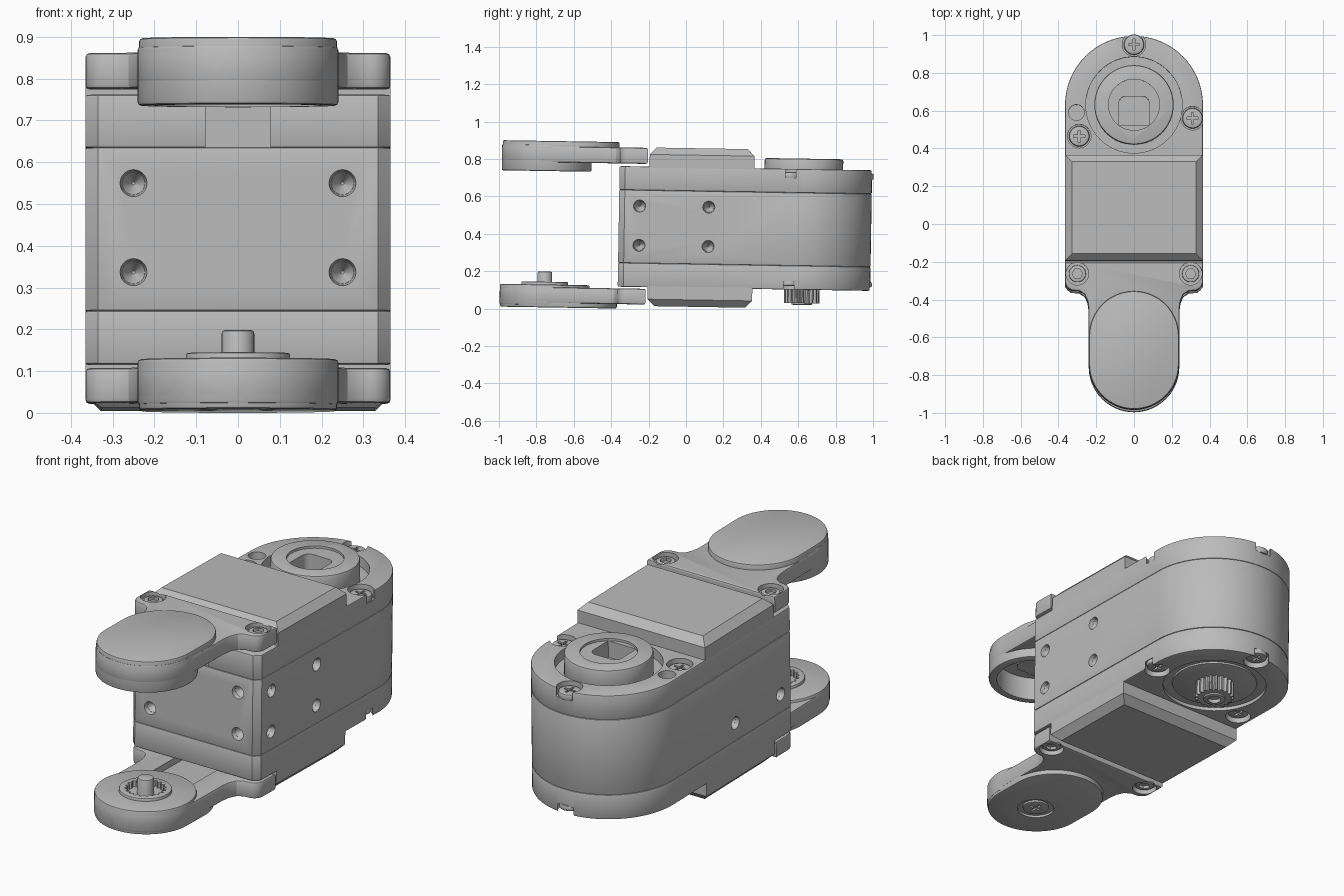
import bpy, bmesh
from math import sin, cos, pi, radians
from mathutils import Matrix, Vector

cube = bpy.data.objects.get("Cube")
if cube:
    bpy.data.objects.remove(cube)

grey = bpy.data.materials.new("housing grey")
grey.use_nodes = True
grey.diffuse_color = (0.5, 0.5, 0.5, 1)
grey.node_tree.nodes["Principled BSDF"].inputs["Base Color"].default_value = (0.5, 0.5, 0.5, 1)
parts = []
MID = 0.44       # height of the housing's mirror plane
AXLE = 0.625     # y of the output axle
IDLE = -0.75     # y of the arm discs


def arc(x, y, r, a0=0, a1=360, n=48):
    steps = n if a1 - a0 == 360 else n + 1
    return [(x + r * cos(radians(a0 + (a1 - a0) * i / n)),
             y + r * sin(radians(a0 + (a1 - a0) * i / n))) for i in range(steps)]


def rect(x0, x1, y0, y1):
    return [(x0, y0), (x1, y0), (x1, y1), (x0, y1)]


def gear(x, y, r, depth, teeth):
    return [(x + (r - depth * (i % 4 > 1)) * cos(pi * i / teeth / 2),
             y + (r - depth * (i % 4 > 1)) * sin(pi * i / teeth / 2)) for i in range(teeth * 4)]


def prism(name, pts, z0, z1, bevel=0, segments=2, ends="both", keep=True):
    """Extrude an outline upwards and soften the rims of its end caps."""
    bm = bmesh.new()
    face = bm.faces.new([bm.verts.new((x, y, z0)) for x, y in pts])
    ext = bmesh.ops.extrude_face_region(bm, geom=[face])
    bmesh.ops.translate(bm, vec=(0, 0, z1 - z0),
                        verts=[g for g in ext["geom"] if isinstance(g, bmesh.types.BMVert)])
    bmesh.ops.recalc_face_normals(bm, faces=bm.faces)
    if bevel:
        levels = {"both": (z0, z1), "top": (z1,), "bottom": (z0,)}[ends]
        rim = [e for e in bm.edges if any(all(abs(v.co.z - z) < 1e-5 for v in e.verts) for z in levels)]
        bmesh.ops.bevel(bm, geom=rim, offset=bevel, segments=segments, affect="EDGES", profile=0.5)
    mesh = bpy.data.meshes.new(name)
    bm.to_mesh(mesh)
    bm.free()
    mesh.materials.append(grey)
    ob = bpy.data.objects.new(name, mesh)
    bpy.context.scene.collection.objects.link(ob)
    if keep:
        parts.append(ob)
    return ob


def cutter(pts, z0, z1):
    return prism("cutter", pts, z0, z1, keep=False)


def drill(at, direction, r=0.037, depth=0.06):
    """Conical-bottomed hole cutter entering a face at a point."""
    bm = bmesh.new()
    for r0, r1, a, b in ((r, r * 0.75, -0.02, 0.02), (r * 0.75, 0.004, 0.019, depth)):
        bmesh.ops.create_cone(bm, cap_ends=True, segments=24, radius1=r0, radius2=r1, depth=b - a,
                              matrix=Matrix.Translation((0, 0, (a + b) / 2)))
    mesh = bpy.data.meshes.new("drill")
    d = Vector(direction)
    bm.transform(Matrix.Translation(at) @ d.to_track_quat("Z", "Y").to_matrix().to_4x4())
    bm.to_mesh(mesh)
    bm.free()
    ob = bpy.data.objects.new("drill", mesh)
    bpy.context.scene.collection.objects.link(ob)
    return ob


def cut(ob, cutters):
    for c in cutters:
        c.hide_render = True
        m = ob.modifiers.new("cut", "BOOLEAN")
        m.object, m.operation, m.solver = c, "DIFFERENCE", "EXACT"
        m.use_self = c.name.startswith("drill")
    deps = bpy.context.evaluated_depsgraph_get()
    mesh = bpy.data.meshes.new_from_object(ob.evaluated_get(deps))
    ob.modifiers.clear()
    ob.data = mesh
    for c in cutters:
        bpy.data.objects.remove(c)


# Housing in three stacked layers, rounded at the back
W = 0.365
outline = [(-W, -0.33), (-W + 0.03, -0.36), (W - 0.03, -0.36), (W, -0.33)] + arc(0, AXLE, W, 0, 180, 48)
lower = prism("lower_case", outline, 0.117, 0.245, 0.006)
middle = prism("middle_case", outline, 0.245, 0.635, 0.004)
upper = prism("upper_case", outline, 0.635, 0.762, 0.006)

# Threaded mounting holes
holes = [drill((x, -0.36, z), (0, 1, 0)) for x in (-0.25, 0.25) for z in (0.337, 0.55)]
holes += [drill((W, y, z), (-1, 0, 0)) for y in (-0.25, 0.12) for z in (0.34, 0.55)]
holes += [drill((-W, y, 0.34), (1, 0, 0)) for y in (-0.25, 0.12)]
cut(middle, holes)

# Axle recesses, screw notches and cable slot
screws = [(0, 0.945), (0.31, 0.555), (-0.29, 0.46)]
cut(upper, [cutter(arc(0, AXLE, 0.255, n=64), 0.71, 0.9), cutter(arc(-0.305, 0.585, 0.042, n=24), 0.70, 0.9),
            cutter(rect(-0.078, 0.078, -0.5, -0.352), 0.6, 0.9)]
    + [cutter(arc(x, y, 0.062, n=32), 0.715, 0.9) for x, y in screws])
cut(lower, [cutter(arc(0, AXLE, 0.255, n=64), 0, 0.135)]
    + [cutter(arc(x, y, 0.062, n=32), 0, 0.16) for x, y in screws])

# Cross-head case screws, top and bottom
for side, z0, z1 in (("upper", 0.71, 0.745), ("lower", 0.135, 0.165)):
    for i, (x, y) in enumerate(screws):
        head = prism(f"{side}_screw_{i + 1}", arc(x, y, 0.054, n=32), z0, z1, 0.01)
        a, b = (z1 - 0.012, 1) if side == "upper" else (0, z0 + 0.012)
        cut(head, [cutter(rect(x - 0.03, x + 0.03, y - 0.006, y + 0.006), a, b),
                   cutter(rect(x - 0.006, x + 0.006, y - 0.03, y + 0.03), a, b)])

# Chamfered covers on both faces
cover = rect(-W, W, -0.2, 0.36)
prism("upper_cover", cover, 0.755, 0.864, 0.037, 1, "top")
prism("lower_cover", cover, 0.016, 0.125, 0.037, 1, "bottom")

# Output horn with keyed socket
horn = prism("output_horn", arc(0, AXLE, 0.21, n=64), 0.70, 0.818, 0.01)
key = [(-0.08, 0.515), (0.08, 0.515)] + arc(0.045, 0.635, 0.035, 0, 90, 6) + arc(-0.045, 0.635, 0.035, 90, 180, 6)
cut(horn, [cutter(arc(0, AXLE, 0.135), 0.806, 0.9), cutter(key, 0.72, 0.9)])

# Splined output shaft underneath
prism("shaft_collar", arc(0, AXLE, 0.21, n=64), 0.125, 0.145, 0.005)
shaft = prism("splined_shaft", gear(0, AXLE, 0.095, 0.014, 20), 0.045, 0.15)
cut(shaft, [cutter(arc(0, AXLE, 0.04, n=24), 0, 0.09)])
prism("shaft_tip", arc(0, AXLE, 0.055, n=32), 0.036, 0.06, 0.006)
tip = parts[-1]
cut(tip, [cutter(arc(0, AXLE, 0.032, n=24), 0, 0.055)])

# Arm brackets: lugs narrowing into a round end
flank = [(0.24, -0.46), (0.246, -0.415), (0.262, -0.38), (0.29, -0.362)] + arc(0.315, -0.31, 0.05, -90, 0, 6) + [(W, -0.21)]
bracket = arc(0, IDLE, 0.24, 180, 360, 32) + flank + [(-x, y) for x, y in reversed(flank)]
stadium = arc(0, IDLE, 0.237, 180, 360, 32) + arc(0, -0.6, 0.237, 0, 180, 32)
lugs = [(-0.3, -0.27), (0.3, -0.27)]


def lug_holes(bore0, bore1):
    return ([cutter(arc(x, y, 0.06, n=32), bore0, bore1) for x, y in lugs])


# Upper arm with a hollow cap underneath
plate = prism("upper_arm", bracket, 0.776, 0.862, 0.01)
cup = arc(0, IDLE, 0.2, n=64)
cut(plate, lug_holes(0.835, 1) + [cutter(cup, 0.7, 0.85)])
ring = prism("upper_cap_ring", arc(0, IDLE, 0.24, n=64), 0.729, 0.87, 0.008)
cut(ring, [cutter(cup, 0.6, 0.85)])
prism("upper_cap", stadium, 0.85, 0.89, 0.008, 2, "top")
boss = prism("upper_cap_boss", arc(0, IDLE, 0.1, -50, 230, 32), 0.80, 0.855)

# Lower arm with idler socket and pin
plate = prism("lower_arm", bracket, 0.024, 0.108, 0.01)
cut(plate, lug_holes(-1, 0.05) + [cutter(rect(-0.12, 0.12, -0.56, -0.24), 0.075, 1)])
socket = gear(0, IDLE, 0.098, 0.014, 20)
disc = prism("lower_disc", arc(0, IDLE, 0.24, n=64), 0.012, 0.122, 0.008)
cut(disc, [cutter(socket, 0.05, 1)])
collar = prism("idler_collar", arc(0, IDLE, 0.125), 0.115, 0.137, 0.006, 2, "top")
cut(collar, [cutter(socket, 0, 1)])
prism("idler_pin", arc(0, IDLE, 0.039, n=32), 0.04, 0.192, 0.008, 2, "top")
base = prism("lower_cap", stadium, 0.0, 0.03, 0.008, 2, "bottom")
cut(base, [cutter(arc(0, IDLE, 0.09), -1, 0.012)])
screw = prism("idler_screw", arc(0, IDLE, 0.065, n=32), 0.002, 0.02, 0.006, 2, "bottom")
cut(screw, [cutter(rect(-0.035, 0.035, IDLE - 0.007, IDLE + 0.007), -1, 0.012),
            cutter(rect(-0.007, 0.007, IDLE - 0.035, IDLE + 0.035), -1, 0.012)])

# Lug screws, sunk in their bores
for i, (x, y) in enumerate(lugs):
    for name, z0, z1 in (("upper", 0.83, 0.85), ("lower", 0.036, 0.056)):
        ob = prism(f"{name}_lug_screw_{i + 1}", arc(x, y, 0.045, n=32), z0, z1, 0.005)
        a, b = (z1 - 0.015, 1) if name == "upper" else (-1, z0 + 0.015)
        cut(ob, [cutter(arc(x, y, 0.028, n=6), a, b)])

# The whole unit leans slightly and rests on the ground
lean = Matrix.Translation((0, 0, MID)) @ Matrix.Rotation(radians(-0.95), 4, "X") @ Matrix.Translation((0, 0, -MID))
for ob in parts:
    ob.data.transform(lean)
ground = min(v.co.z for ob in parts for v in ob.data.vertices)
for ob in parts:
    ob.data.transform(Matrix.Translation((0, 0, -ground)))

bpy.ops.object.select_all(action="DESELECT")
for ob in parts:
    ob.select_set(True)
bpy.context.view_layer.objects.active = parts[0]
bpy.ops.object.shade_smooth_by_angle(angle=radians(30))
